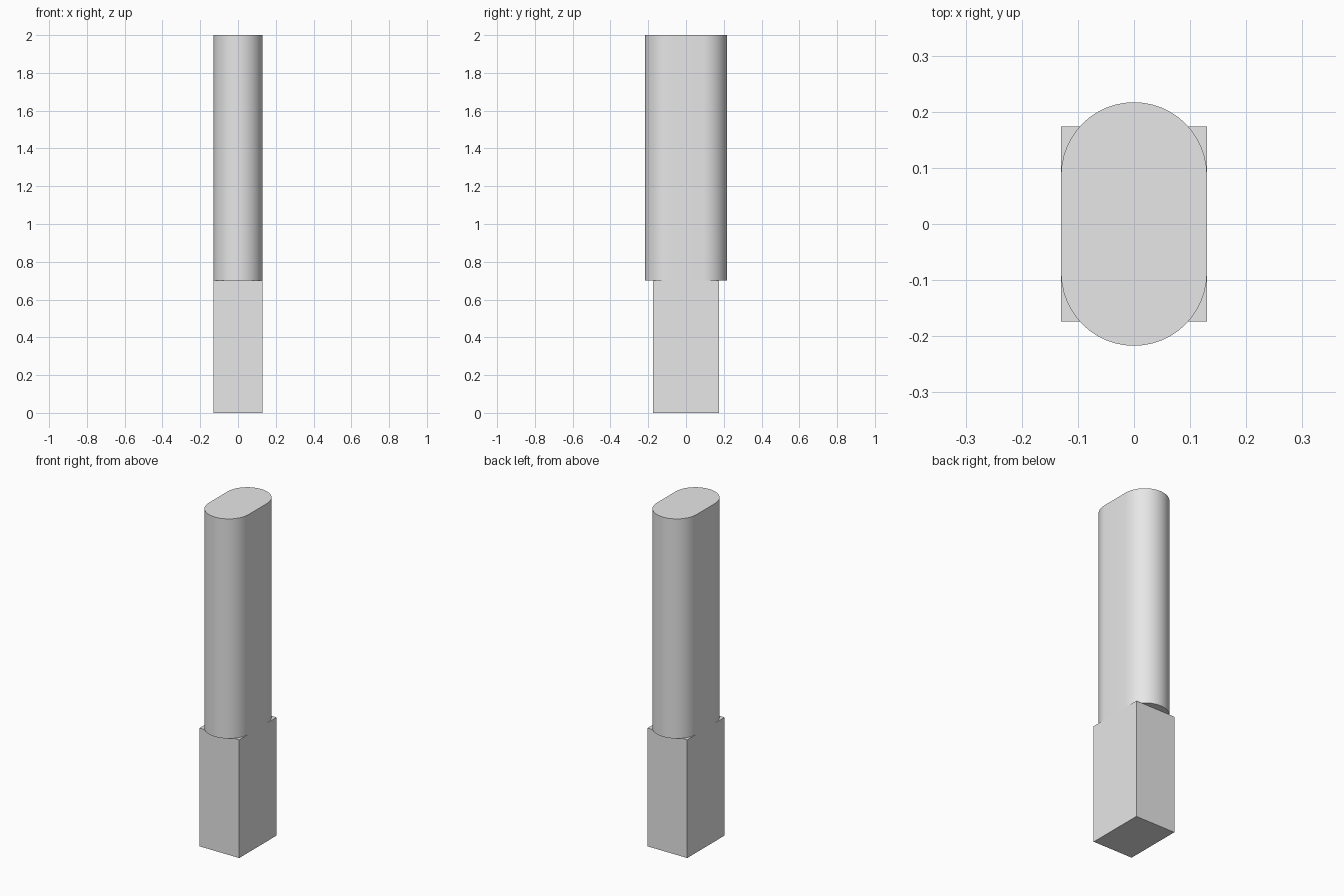
import bpy, bmesh, math

old = bpy.data.objects.get("Cube")
if old:
    bpy.data.objects.remove(old, do_unlink=True)

HALF_WIDTH, STRAIGHT, JOINT, TOP = 0.13, 0.087, 0.7, 2.0

grey = bpy.data.materials.new("plain grey")
grey.use_nodes = True
colour = (0.8, 0.8, 0.8, 1)
grey.diffuse_color = colour
grey.node_tree.nodes["Principled BSDF"].inputs["Base Color"].default_value = colour


def extrude_outline(name, outline, bottom, top):
    """Make a closed solid from a flat outline."""
    bm = bmesh.new()
    face = bm.faces.new([bm.verts.new((x, y, bottom)) for x, y in outline])
    result = bmesh.ops.extrude_face_region(bm, geom=[face], use_keep_orig=True)
    raised = [v for v in result["geom"] if isinstance(v, bmesh.types.BMVert)]
    bmesh.ops.translate(bm, verts=raised, vec=(0, 0, top - bottom))
    bmesh.ops.recalc_face_normals(bm, faces=bm.faces)
    mesh = bpy.data.meshes.new(name)
    bm.to_mesh(mesh)
    bm.free()
    mesh.materials.append(grey)
    obj = bpy.data.objects.new(name, mesh)
    bpy.context.collection.objects.link(obj)
    return obj


# Rectangular lower shank
w, d = HALF_WIDTH, 0.174
extrude_outline("square_shank", [(-w, -d), (w, -d), (w, d), (-w, d)], 0, JOINT)

# Upper shaft with two half-round ends
STEPS = 24
outline = []
for start, centre in ((0, STRAIGHT), (math.pi, -STRAIGHT)):
    for i in range(STEPS + 1):
        a = start + math.pi * i / STEPS
        outline.append((w * math.cos(a), centre + w * math.sin(a)))
shaft = extrude_outline("rounded_shaft", outline, JOINT, TOP)

bpy.ops.object.select_all(action="DESELECT")
shaft.select_set(True)
bpy.context.view_layer.objects.active = shaft
bpy.ops.object.shade_smooth_by_angle(angle=math.radians(30))
